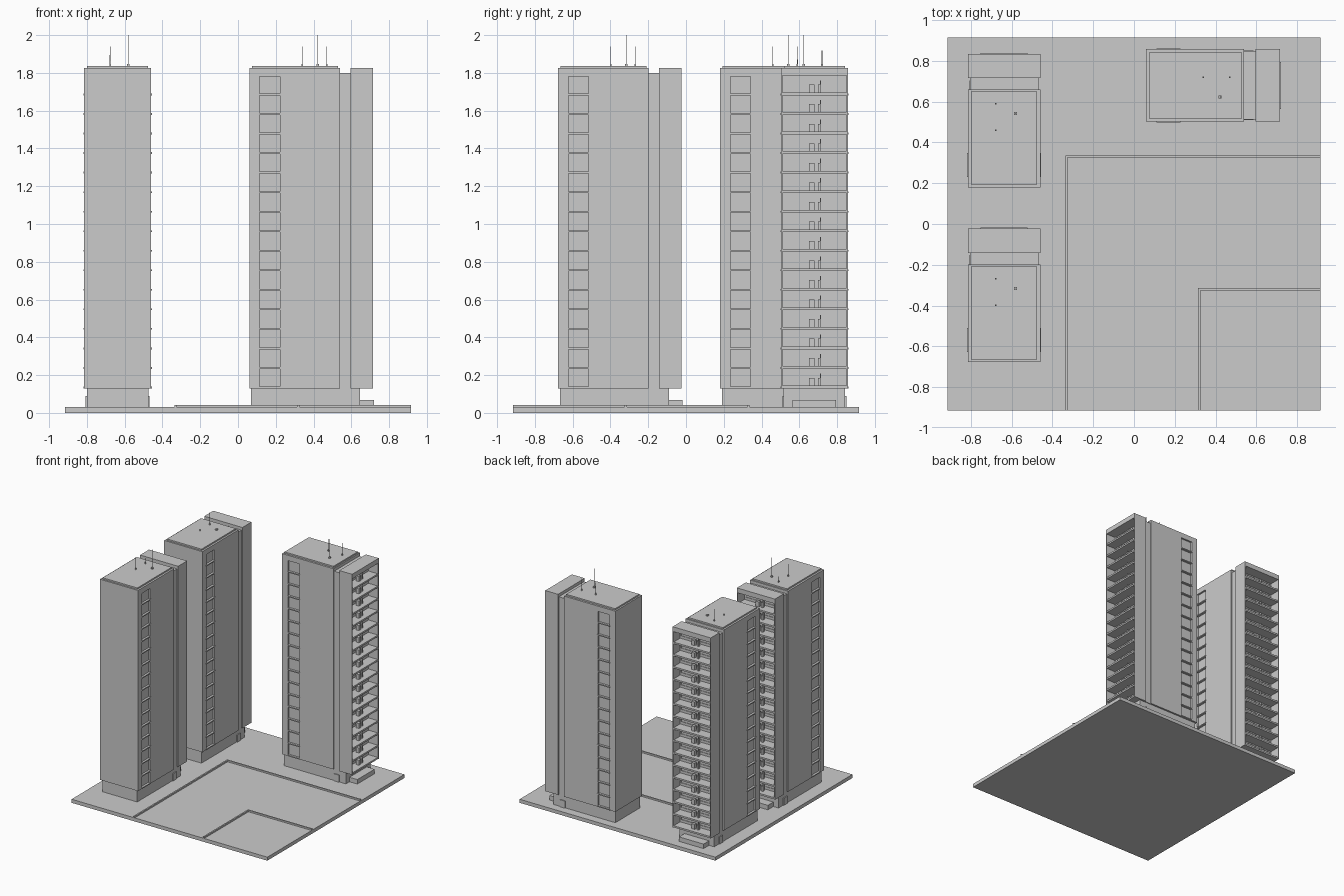
import bpy, bmesh
from mathutils import Matrix
from math import pi

if "Cube" in bpy.data.objects:
    bpy.data.objects.remove(bpy.data.objects["Cube"])

FLOORS, Z0, Z1, TOP = 16, 0.13, 1.785, 1.825
PITCH = (Z1 - Z0) / FLOORS


def add_box(bm, x0, x1, y0, y1, z0, z1):
    m = Matrix.Translation(((x0 + x1) / 2, (y0 + y1) / 2, (z0 + z1) / 2))
    m = m @ Matrix.Diagonal((x1 - x0, y1 - y0, z1 - z0, 1))
    bmesh.ops.create_cube(bm, size=1, matrix=m)


def finish(name, bm):
    bmesh.ops.recalc_face_normals(bm, faces=bm.faces[:])
    me = bpy.data.meshes.new(name)
    bm.to_mesh(me)
    bm.free()
    return me


def boxes(name, *dims):
    bm = bmesh.new()
    for d in dims:
        add_box(bm, *d)
    return finish(name, bm)


def prism(name, pts, z0, z1):
    bm = bmesh.new()
    f = bm.faces.new([bm.verts.new((x, y, z0)) for x, y in pts])
    ext = bmesh.ops.extrude_face_region(bm, geom=[f])
    for v in ext['geom']:
        if isinstance(v, bmesh.types.BMVert):
            v.co.z = z1
    return finish(name, bm)


def place(me, name, matrix=Matrix()):
    ob = bpy.data.objects.new(name, me)
    ob.matrix_world = matrix
    bpy.context.collection.objects.link(ob)


# ground slab and two L-shaped kerbs around the street corner
E = 0.915
place(boxes("ground_slab", (-E, E, -E, E, 0, 0.03)), "ground_slab")
for name, x, y in (("outer_kerb", -0.337, 0.337), ("inner_kerb", 0.313, -0.313)):
    w = 0.012
    pts = [(x, -E), (x + w, -E), (x + w, y - w), (E, y - w), (E, y), (x, y)]
    place(prism(name, pts, 0.028, 0.043), name)

# tower parts in local space: length along x from 0, width centred on y
parts = []
L, H, D = 0.48, 0.178, 0.015
n0, n1 = 0.055, 0.162
half = [(0, -H), (n0, -H), (n0, -H + D), (n1, -H + D), (n1, -H), (L, -H)]
parts.append(prism("tower_body", half + [(x, -y) for x, y in reversed(half)], Z0, TOP))

# header and floor ledges in the side recesses
heads, ledges = [], []
for s in (-1, 1):
    a, b = sorted((s * (H - D), s * H))
    heads.append((n0, n1, a, b, Z1 - 0.005, TOP))
    a, b = sorted((s * (H - D - 0.002), s * (H + 0.003)))
    for k in range(FLOORS):
        z = Z0 + k * PITCH
        ledges.append((n0 - 0.005, n1 + 0.007, a, b, z, z + 0.009))
parts.append(boxes("recess_header", *heads))
parts.append(boxes("recess_ledges", *ledges))

# recessed ground floor, entrances, rear step
parts.append(boxes("ground_floor", (0.01, 0.587, -0.163, 0.163, 0.03, Z0)))
parts.append(boxes("side_entrances", (0.478, 0.525, -0.17, 0.17, 0.03, 0.09)))
parts.append(boxes("rear_step", (0.58, 0.66, -0.115, 0.115, 0.03, 0.068)))

# narrow link between body and balcony block
parts.append(boxes("link_shaft", (L, 0.535, -0.168, 0.168, Z0, 1.80)))

# balcony block: back wall, side walls and cap
parts.append(boxes("balcony_shell",
                   (0.535, 0.565, -H, H, Z0, TOP),
                   (0.565, 0.655, -H, -H + 0.008, Z0, TOP),
                   (0.565, 0.655, H - 0.008, H, Z0, TOP),
                   (0.565, 0.655, -H + 0.008, H - 0.008, Z1, TOP)))
slabs, frames, furniture = [], [], []
for k in range(FLOORS):
    z = Z0 + k * PITCH
    slabs.append((0.563, 0.652, -H + 0.006, H - 0.006, z, z + 0.014))
    # window frame with central doors on the back wall
    f0, f1, w = 0.563, 0.569, 0.004
    frames += [(f0, f1, -0.163, 0.163, z + 0.090, z + 0.094),
               (f0, f1, -0.163, 0.163, z + 0.034, z + 0.038)]
    frames += [(f0, f1, y, y + w, z + 0.038, z + 0.090) for y in (-0.163, 0.159)]
    # low table and chair
    furniture += [(0.59, 0.615, -0.03, 0.0, z + 0.014, z + 0.056),
                  (0.59, 0.61, 0.018, 0.034, z + 0.014, z + 0.056),
                  (0.59, 0.61, 0.030, 0.034, z + 0.056, z + 0.078)]
parts.append(boxes("balcony_slabs", *slabs))
parts.append(boxes("balcony_window_frames", *frames))
parts.append(boxes("balcony_furniture", *furniture))

# roof slab and antennas
parts.append(boxes("roof_slab", (0.013, 0.47, -0.162, 0.162, TOP, 1.837)))
bm = bmesh.new()
for x, y, top, r in ((0.28, 0.04, 1.94, 0.004), (0.41, 0.04, 1.94, 0.004),
                     (0.362, -0.057, 2.0, 0.007)):
    add_box(bm, x - r, x + r, y - r, y + r, 1.835, 1.848)
    bmesh.ops.create_cone(bm, cap_ends=True, segments=8, radius1=0.0018, radius2=0.0012,
                          depth=top - 1.84,
                          matrix=Matrix.Translation((x, y, (top + 1.84) / 2)))
parts.append(finish("antennas", bm))

# three copies of the tower
rot = Matrix.Rotation(pi / 2, 4, 'Z')
towers = {"right_tower": Matrix.Translation((0.06, 0.68, 0)),
          "back_left_tower": Matrix.Translation((-0.6375, 0.18, 0)) @ rot,
          "front_left_tower": Matrix.Translation((-0.6375, -0.678, 0)) @ rot}
for tower, m in towers.items():
    for me in parts:
        place(me, tower + "_" + me.name, m)
